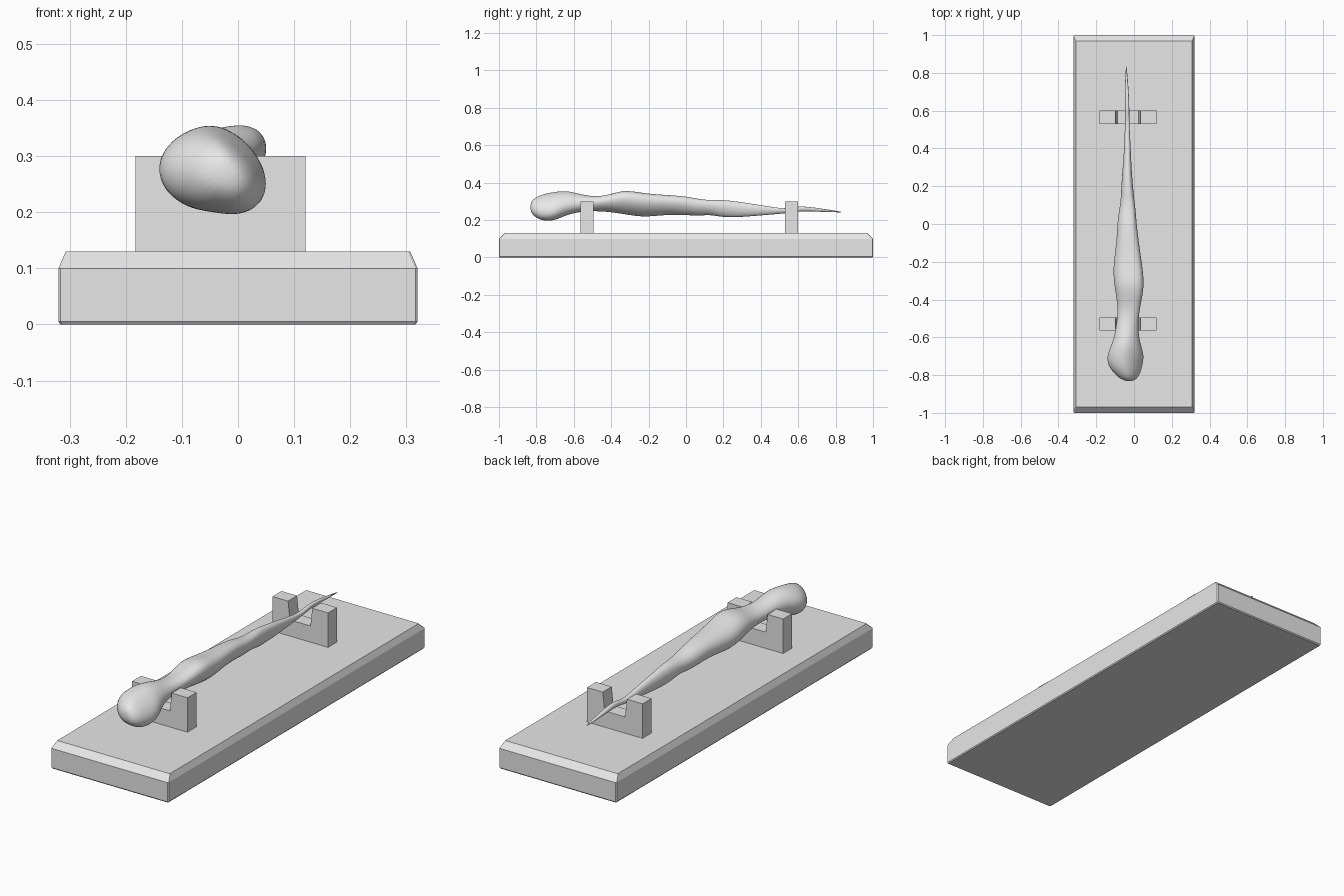
import bpy
import bmesh
from math import cos, sin, tau, tanh

if "Cube" in bpy.data.objects:
    bpy.data.objects.remove(bpy.data.objects["Cube"], do_unlink=True)

# One plain grey for everything
grey = bpy.data.materials.new("plain grey")
grey.use_nodes = True
colour = (0.8, 0.8, 0.8, 1)
grey.diffuse_color = colour
grey.node_tree.nodes["Principled BSDF"].inputs["Base Color"].default_value = colour


def loft(name, rings):
    """Join equal-length point rings with quads and cap both ends."""
    bm = bmesh.new()
    loops = [[bm.verts.new(point) for point in ring] for ring in rings]
    for lower, upper in zip(loops, loops[1:]):
        for i in range(len(lower)):
            j = (i + 1) % len(lower)
            bm.faces.new((lower[i], lower[j], upper[j], upper[i]))
    bm.faces.new(loops[0])
    bm.faces.new(loops[-1])
    bmesh.ops.recalc_face_normals(bm, faces=bm.faces)
    mesh = bpy.data.meshes.new(name)
    bm.to_mesh(mesh)
    bm.free()
    mesh.materials.append(grey)
    obj = bpy.data.objects.new(name, mesh)
    bpy.context.collection.objects.link(obj)
    return obj


def plinth_ring(z, half_x, half_y, cut=0.004):
    """Rectangle with slightly clipped corners."""
    corners = []
    for sx, sy in ((1, 1), (-1, 1), (-1, -1), (1, -1)):
        pair = [(sx * half_x, sy * (half_y - cut), z),
                (sx * (half_x - cut), sy * half_y, z)]
        corners += pair if sx == sy else pair[::-1]
    return corners


# Chamfered display base
loft("display_base", [
    plinth_ring(0, 0.316, 0.996),
    plinth_ring(0.005, 0.32, 1),
    plinth_ring(0.1, 0.32, 1),
    plinth_ring(0.13, 0.307, 0.97),
])

# Two notched cradles
cradle = [(-0.183, 0.13), (0.12, 0.13), (0.12, 0.3), (0.034, 0.3),
          (0.024, 0.21), (-0.088, 0.21), (-0.098, 0.3), (-0.183, 0.3)]
for name, middle in (("front_cradle", -0.53), ("rear_cradle", 0.565)):
    loft(name, [[(x, middle + side * 0.035, z) for x, z in cradle]
                for side in (-1, 1)])

# Knobbly stick: y, left and right edge in x, bottom and top edge in z
stations = [
    (-0.833, -0.05, 0.0, 0.245, 0.295),
    (-0.805, -0.095, 0.03, 0.215, 0.325),
    (-0.75, -0.142, 0.047, 0.196, 0.346),
    (-0.69, -0.146, 0.057, 0.205, 0.355),
    (-0.63, -0.114, 0.032, 0.232, 0.36),
    (-0.53, -0.092, 0.02, 0.248, 0.328),
    (-0.43, -0.086, 0.035, 0.245, 0.325),
    (-0.33, -0.106, 0.057, 0.23, 0.361),
    (-0.23, -0.114, 0.047, 0.211, 0.338),
    (-0.1, -0.093, 0.027, 0.228, 0.331),
    (0, -0.09, 0.015, 0.225, 0.325),
    (0.07, -0.08, 0.01, 0.221, 0.31),
    (0.13, -0.07, 0.002, 0.228, 0.305),
    (0.2, -0.068, -0.005, 0.212, 0.309),
    (0.3, -0.06, -0.013, 0.215, 0.295),
    (0.42, -0.051, -0.018, 0.226, 0.277),
    (0.54, -0.048, -0.025, 0.236, 0.256),
    (0.6, -0.046, -0.024, 0.247, 0.277),
    (0.7, -0.05, -0.027, 0.245, 0.265),
    (0.84, -0.043, -0.039, 0.24, 0.244),
]
SIDES = 16
rings = []
for y, left, right, bottom, top in stations:
    rx, rz = (right - left) / 2, (top - bottom) / 2
    # The +x flank sags on the head and rises along the shaft
    lean = 0.35 * rx * tanh((y + 0.55) * 8)
    ring = []
    for i in range(SIDES):
        a = tau * i / SIDES
        ring.append((left + rx + rx * cos(a), y,
                     bottom + rz + rz * sin(a) + lean * max(cos(a), 0)))
    rings.append(ring)
stick = loft("knobbly_stick", rings)
smooth = stick.modifiers.new("smooth", 'SUBSURF')
smooth.levels = smooth.render_levels = 2
stick.data.shade_smooth()
